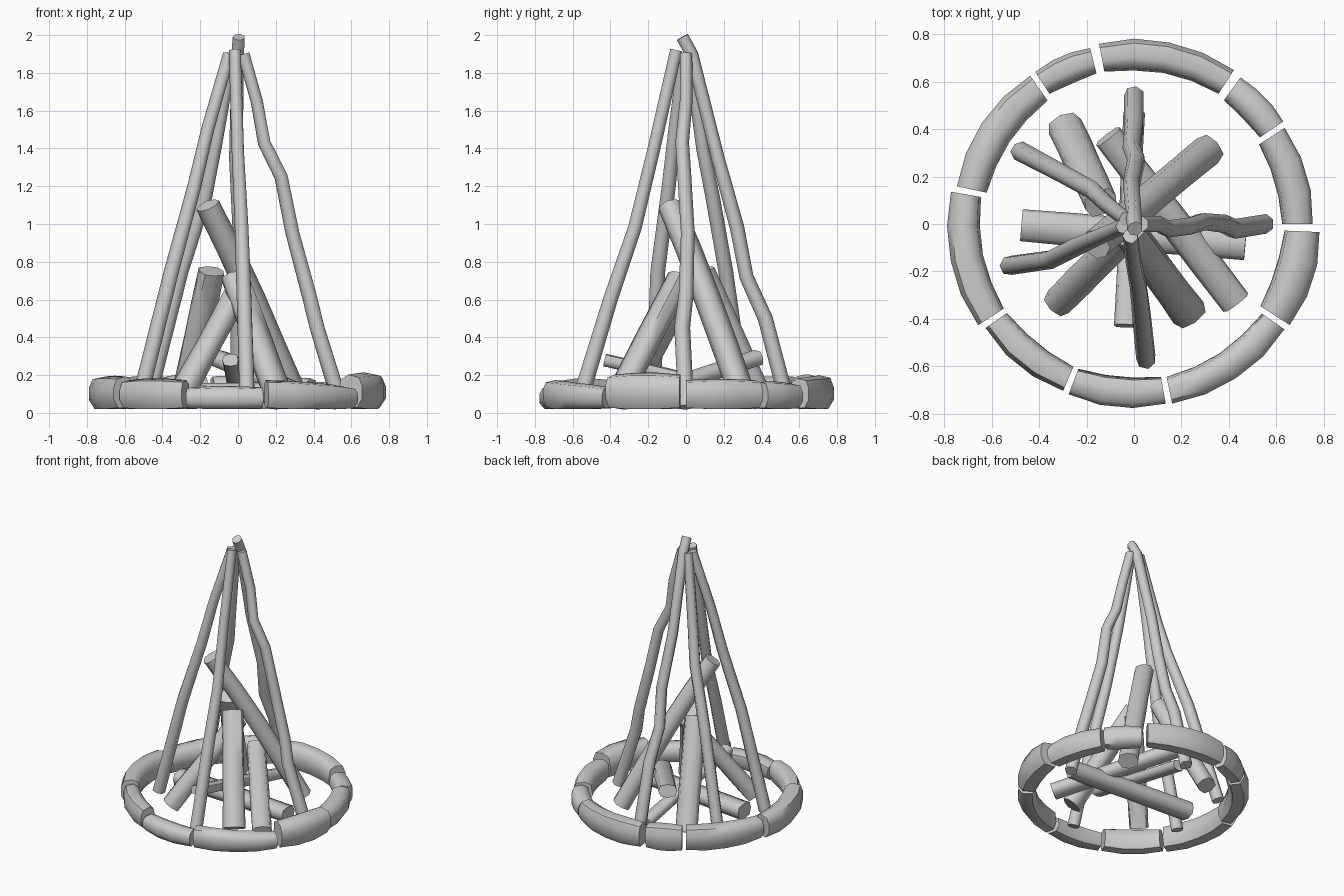
import bpy
import bmesh
import math
import random
from mathutils import Vector

random.seed(4)

default_cube = bpy.data.objects.get("Cube")
if default_cube:
    bpy.data.objects.remove(default_cube, do_unlink=True)


def loft(name, rings, edge_angle):
    """Skin a row of equal point rings, cap both ends and shade."""
    bm = bmesh.new()
    loops = [[bm.verts.new(point) for point in ring] for ring in rings]
    for lower, upper in zip(loops, loops[1:]):
        for i in range(len(lower)):
            j = (i + 1) % len(lower)
            bm.faces.new((lower[i], lower[j], upper[j], upper[i]))
    bm.faces.new(loops[0])
    bm.faces.new(loops[-1])
    bmesh.ops.recalc_face_normals(bm, faces=bm.faces)
    mesh = bpy.data.meshes.new(name)
    bm.to_mesh(mesh)
    bm.free()
    obj = bpy.data.objects.new(name, mesh)
    bpy.context.collection.objects.link(obj)
    bpy.ops.object.select_all(action="DESELECT")
    obj.select_set(True)
    bpy.context.view_layer.objects.active = obj
    bpy.ops.object.shade_smooth_by_angle(angle=math.radians(edge_angle))


def timber(name, path, start_radius, end_radius, sides=7, rough=0.05, flat=1.0, square=0.0):
    """Slightly uneven timber along a path, optionally flattened and squared."""
    points = [Vector(p) for p in path]
    last = len(points) - 1
    rings = []
    for k, centre in enumerate(points):
        axis = (points[min(k + 1, last)] - points[max(k - 1, 0)]).normalized()
        # Steep and flat timbers need different reference directions
        reference = Vector((0, 1, 0)) if abs(axis.z) > 0.9 else Vector((0, 0, 1))
        side = axis.cross(reference).normalized()
        up = side.cross(axis) * flat
        radius = start_radius + (end_radius - start_radius) * k / last
        ring = []
        for i in range(sides):
            a = math.tau * i / sides
            r = radius * random.uniform(1 - rough, 1 + rough)
            r *= 1 + square * math.sin(2 * a) ** 2
            ring.append(centre + r * (math.cos(a) * side + math.sin(a) * up))
        rings.append(ring)
    loft(name, rings, 62)


def log(name, foot, top, radius, flat=0.8, bow=0.0):
    """Broad split log with a slight upward bow."""
    foot, top = Vector(foot), Vector(top)
    path = []
    for k in range(5):
        t = k / 4
        path.append(foot.lerp(top, t) + Vector((0, 0, bow * math.sin(math.pi * t))))
    timber(name, path, radius, radius * 0.95, sides=8, rough=0.04, flat=flat, square=0.1)


# Rounded stone section: radial share, height share
STONE_SECTION = [(0.22, 0), (0.78, 0), (1, 0.28), (1, 0.65),
                 (0.86, 0.92), (0.4, 1), (0.08, 0.85), (0, 0.35)]


def stone(name, start, end, inner, outer, start_top, end_top):
    """Curved stone that covers one arc of the ring."""
    base = 0.02
    steps = max(3, round((end - start) / 10))
    rings = []
    for k in range(steps + 1):
        t = k / steps
        a = math.radians(start + (end - start) * t)
        height = start_top + (end_top - start_top) * t - base
        shrink = 0.92 if k in (0, steps) else random.uniform(0.98, 1.04)
        mid_r, half = (inner + outer) / 2, (outer - inner) / 2 * shrink
        ring = []
        for u, v in STONE_SECTION:
            r = mid_r + half * (2 * u - 1)
            z = base + height * (0.5 + (v - 0.5) * shrink)
            ring.append((r * math.cos(a), r * math.sin(a), max(z, base)))
        rings.append(ring)
    loft(name, rings, 55)


# Ring of stones: start angle, end angle, inner, outer, start and end height
STONES = [
    (0, 32.5, 0.62, 0.76, 0.18, 0.18),
    (34.5, 54, 0.64, 0.77, 0.17, 0.16),
    (57, 101, 0.65, 0.78, 0.19, 0.20),
    (104, 123, 0.65, 0.77, 0.20, 0.20),
    (125, 168, 0.63, 0.77, 0.20, 0.18),
    (170, 213, 0.65, 0.79, 0.19, 0.20),
    (215, 247, 0.65, 0.77, 0.18, 0.18),
    (249, 280, 0.65, 0.775, 0.14, 0.14),
    (282, 325, 0.655, 0.78, 0.18, 0.14),
    (327, 357.5, 0.63, 0.79, 0.21, 0.21),
]
for number, values in enumerate(STONES, 1):
    stone(f"ring_stone_{number}", *values)

# Tall poles, from foot to tip
POLES = {
    "left_pole": [(0.55, 0, 0.03), (0.42, -0.02, 0.45), (0.38, 0, 0.62), (0.29, 0.01, 0.95),
                  (0.23, -0.01, 1.25), (0.14, -0.02, 1.43), (0.1, 0, 1.65), (0.03, 0, 1.9)],
    "front_pole": [(0.05, -0.57, 0.04), (0.035, -0.4, 0.6), (0.02, -0.27, 0.98),
                   (0, -0.17, 1.4), (-0.015, -0.05, 1.92)],
    "back_pole": [(0, 0.54, 0.04), (0, 0.42, 0.5), (-0.01, 0.32, 0.72), (0.01, 0.27, 0.98),
                  (-0.01, 0.17, 1.35), (0, 0.03, 1.9), (0.005, -0.02, 1.99)],
    "back_right_pole": [(-0.48, 0.305, 0.05), (-0.3, 0.21, 0.75), (-0.17, 0.14, 1.15),
                        (-0.12, 0.09, 1.4), (-0.03, 0.02, 1.9)],
    "front_right_pole": [(-0.525, -0.175, 0.05), (-0.35, -0.15, 0.75), (-0.23, -0.09, 1.2),
                         (-0.16, -0.06, 1.5), (-0.045, -0.01, 1.9)],
}
for name, path in POLES.items():
    timber(name, path, 0.043, 0.033)

# Leaning logs
log("tall_leaning_log", (0.31, 0.31, 0.06), (-0.16, -0.085, 1.1), 0.068, flat=0.9, bow=0.03)
log("back_leaning_log", (-0.29, 0.41, 0.05), (-0.14, 0.09, 0.75), 0.075)
log("front_leaning_log", (0.23, -0.375, 0.05), (-0.02, -0.03, 0.72), 0.075)
log("side_leaning_log", (-0.32, -0.33, 0.06), (0.01, 0.0, 0.66), 0.066, flat=0.9)

# Logs lying across the fire bed
log("cross_log", (-0.475, -0.005, 0.1), (0.47, -0.085, 0.11), 0.069)
log("diagonal_log", (0.43, -0.33, 0.06), (-0.11, 0.37, 0.29), 0.066, flat=0.7)
log("long_bed_log", (0.0, 0.47, 0.07), (-0.04, -0.43, 0.28), 0.045)
